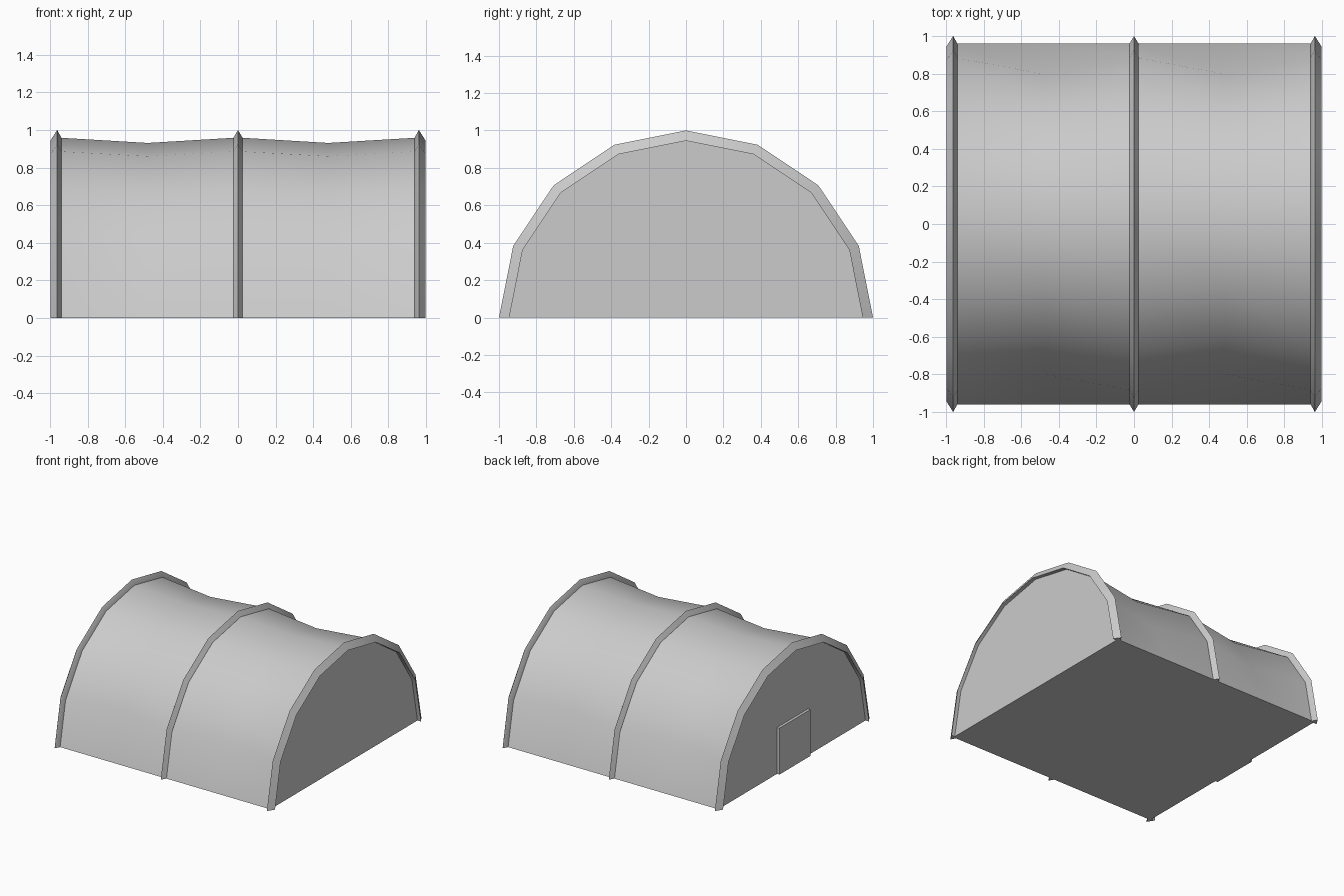
import bpy, bmesh, math

cube = bpy.data.objects.get("Cube")
if cube:
    bpy.data.objects.remove(cube, do_unlink=True)

grey = bpy.data.materials.new("light grey")
grey.use_nodes = True
grey.diffuse_color = (0.6, 0.6, 0.6, 1)
grey.node_tree.nodes["Principled BSDF"].inputs["Base Color"].default_value = (0.6, 0.6, 0.6, 1)

STEPS = 8          # facets around each half-round arch
WALL_X = 0.965     # where the end walls sit
SHELL_R = 0.96


def arch(x, r):
    """Points of a half-round arch from +y over the top to -y."""
    pts = []
    for i in range(STEPS + 1):
        a = math.pi * i / STEPS
        pts.append((x, r * math.cos(a), r * math.sin(a)))
    return pts


def sagging_arch(x):
    """Arch pulled inwards between two ribs, with its feet fixed."""
    pts = arch(x, SHELL_R)
    inner = [(px, y * 0.9, z * 0.97) for px, y, z in pts[1:-1]]
    return [pts[0]] + inner + [pts[-1]]


def finish(name, bm):
    bmesh.ops.recalc_face_normals(bm, faces=bm.faces)
    mesh = bpy.data.meshes.new(name)
    bm.to_mesh(mesh)
    bm.free()
    mesh.materials.append(grey)
    ob = bpy.data.objects.new(name, mesh)
    bpy.context.collection.objects.link(ob)
    bpy.ops.object.select_all(action='DESELECT')
    ob.select_set(True)
    bpy.context.view_layer.objects.active = ob
    bpy.ops.object.shade_smooth_by_angle(angle=math.radians(30))
    return ob


def loft(bm, rows, closed=False):
    """Bridge neighbouring rows of points with quads."""
    rings = [[bm.verts.new(p) for p in row] for row in rows]
    pairs = list(zip(rings, rings[1:]))
    if closed:
        pairs.append((rings[-1], rings[0]))
    for a, b in pairs:
        for i in range(len(a) - 1):
            bm.faces.new((a[i], a[i + 1], b[i + 1], b[i]))
    return rings


def rib(name, profile):
    """Sweep a closed (x, radius) profile around the arch and cap its feet."""
    bm = bmesh.new()
    rings = loft(bm, [arch(x, r) for x, r in profile], closed=True)
    for end in (0, -1):
        bm.faces.new([ring[end] for ring in rings])
    finish(name, bm)


# Body: sagging shell, end walls and floor in one closed skin
bm = bmesh.new()
rings = loft(bm, [arch(-WALL_X, SHELL_R), sagging_arch(-0.48), arch(0, SHELL_R),
                  sagging_arch(0.48), arch(WALL_X, SHELL_R)])
bm.faces.new(rings[0])
bm.faces.new(rings[-1])
bm.faces.new([r[0] for r in rings] + [r[-1] for r in reversed(rings)])
finish("shelter_body", bm)

# Ridged ribs: one in the middle, a deeper one framing each end wall
rib("middle_rib", [(-0.024, 0.94), (-0.024, 0.96), (0, 1), (0.024, 0.96), (0.024, 0.94)])
for side, s in (("left", 1), ("right", -1)):
    rib(side + "_end_rib", [(s * x, r) for x, r in
                            ((0.94, 0.945), (0.94, 0.96), (0.962, 1), (0.997, 0.945))])

# Door slab on the right end wall
bm = bmesh.new()
bmesh.ops.create_cube(bm, size=1)
for v in bm.verts:
    v.co = (-0.975 + v.co.x * 0.024, v.co.y * 0.4, (v.co.z + 0.5) * 0.38)
finish("door", bm)
